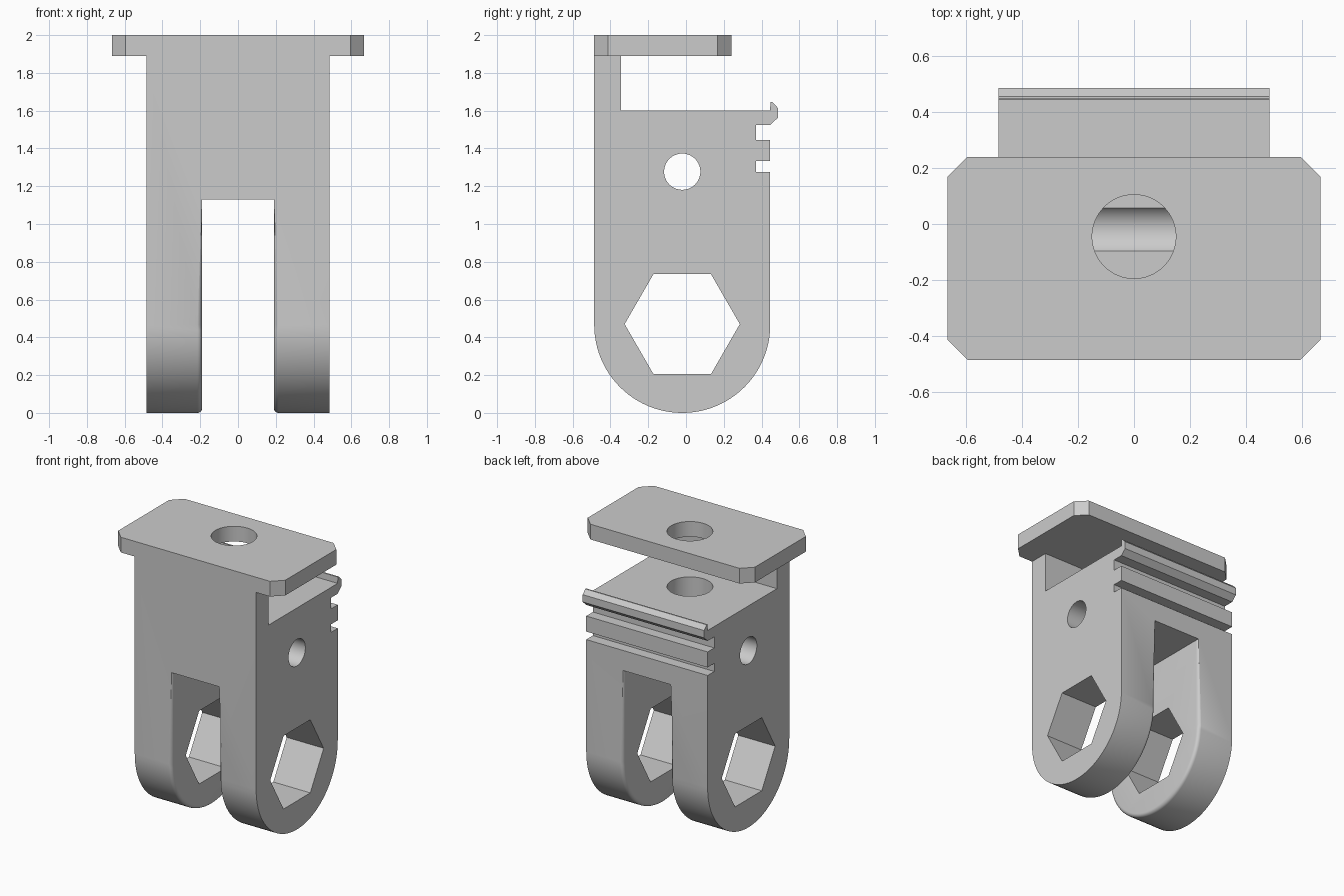
import bpy, bmesh, math
from mathutils import Matrix

cube = bpy.data.objects.get("Cube")
if cube:
    bpy.data.objects.remove(cube, do_unlink=True)

GREY = (0.6, 0.6, 0.6, 1.0)
mat = bpy.data.materials.new("plain_grey")
mat.use_nodes = True
mat.diffuse_color = GREY
mat.node_tree.nodes["Principled BSDF"].inputs["Base Color"].default_value = GREY

CY, LEG_R = -0.02, 0.466          # axis of the rounded leg ends
SLOT, SLOT_TOP = 0.19, 1.13       # half width and ceiling of the slot


def prism(name, points, axis, lo, hi):
    """Extrude a profile along x (points are y, z) or z (points are x, y)."""
    bm = bmesh.new()
    place = (lambda a, b: (lo, a, b)) if axis == "x" else (lambda a, b: (a, b, lo))
    face = bm.faces.new([bm.verts.new(place(a, b)) for a, b in points])
    out = bmesh.ops.extrude_face_region(bm, geom=[face])
    step = (hi - lo, 0, 0) if axis == "x" else (0, 0, hi - lo)
    bmesh.ops.translate(bm, vec=step,
                        verts=[v for v in out["geom"] if isinstance(v, bmesh.types.BMVert)])
    bmesh.ops.recalc_face_normals(bm, faces=bm.faces)
    mesh = bpy.data.meshes.new(name)
    bm.to_mesh(mesh)
    bm.free()
    mesh.materials.append(mat)
    obj = bpy.data.objects.new(name, mesh)
    bpy.context.collection.objects.link(obj)
    return obj


def ring(cx, cy, r, n):
    return [(cx + r * math.cos(2 * math.pi * i / n),
             cy + r * math.sin(2 * math.pi * i / n)) for i in range(n)]


def activate(obj):
    bpy.ops.object.select_all(action="DESELECT")
    obj.select_set(True)
    bpy.context.view_layer.objects.active = obj


def cut(obj, cutter):
    """Subtract a cutter, then discard it."""
    activate(obj)
    mod = obj.modifiers.new("cut", "BOOLEAN")
    mod.operation, mod.solver, mod.object = "DIFFERENCE", "EXACT", cutter
    bpy.ops.object.modifier_apply(modifier=mod.name)
    bpy.data.objects.remove(cutter, do_unlink=True)


# Body: side profile with round bottom, grooves, hooked lip and front neck
arc = [(CY + LEG_R * math.cos(a), LEG_R + LEG_R * math.sin(a))
       for a in (math.pi + math.pi * i / 48 for i in range(49))]
back = [(0.446, 1.275), (0.37, 1.275), (0.37, 1.333), (0.446, 1.333),
        (0.446, 1.445), (0.37, 1.445), (0.37, 1.525), (0.446, 1.525),
        (0.486, 1.562), (0.486, 1.615), (0.457, 1.645), (0.447, 1.645),
        (0.445, 1.6)]
neck = [(-0.345, 1.6), (-0.345, 1.89), (-0.486, 1.89)]
body = prism("forked_body", arc + back + neck, "x", -0.485, 0.485)

# Slot between the two legs
cut(body, prism("slot_cutter", [(-SLOT, -1), (SLOT, -1), (SLOT, 1), (-SLOT, 1)],
                "z", -0.2, SLOT_TOP))

# Rounded inner rims of the legs
bm = bmesh.new()
bm.from_mesh(body.data)
rims = [e for e in bm.edges
        if all(abs(abs(v.co.x) - SLOT) < 1e-4 for v in e.verts)
        and e.verts[0].co.x * e.verts[1].co.x > 0
        and min(v.co.z for v in e.verts) < SLOT_TOP - 1e-3
        and e.calc_face_angle(0) > 0.5]
bmesh.ops.bevel(bm, geom=rims, offset=0.025, offset_type="OFFSET", segments=5,
                profile=0.5, affect="EDGES", clamp_overlap=False)
bm.to_mesh(body.data)
bm.free()

# Hexagonal leg openings, cross hole and vertical bolt hole
cut(body, prism("hex_cutter", ring(CY, 0.47, 0.305, 6), "x", -1, 1))
cut(body, prism("cross_hole_cutter", ring(CY, 1.277, 0.096, 64), "x", -1, 1))
cut(body, prism("bolt_hole_cutter", ring(0, -0.045, 0.15, 64), "z", 1.22, 1.8))

# Top plate with clipped corners and a bolt hole
X, Y0, Y1, C = 0.668, -0.486, 0.24, 0.072
plate = prism("top_plate", [(-X + C, Y0), (X - C, Y0), (X, Y0 + C), (X, Y1 - C),
                            (X - C, Y1), (-X + C, Y1), (-X, Y1 - C), (-X, Y0 + C)],
              "z", 1.89, 2.0)
cut(plate, prism("plate_hole_cutter", ring(0, -0.045, 0.15, 64), "z", 1.8, 2.1))

for obj in (body, plate):
    activate(obj)
    bpy.ops.object.shade_smooth_by_angle(angle=math.radians(30))
